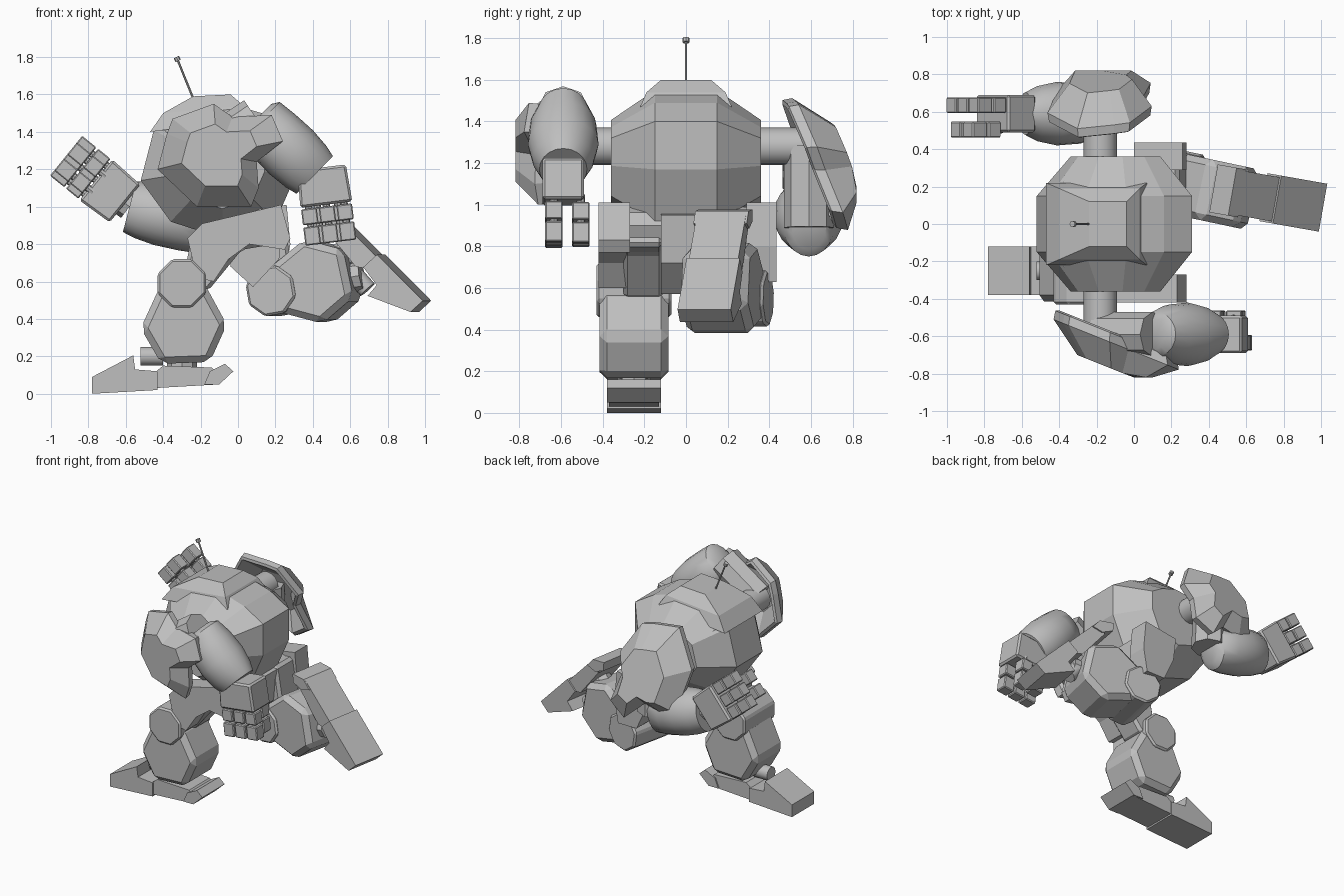
import bpy, bmesh, math
from mathutils import Matrix, Vector

cube = bpy.data.objects.get("Cube")
if cube:
    bpy.data.objects.remove(cube, do_unlink=True)

grey = bpy.data.materials.new("armour_grey")
grey.use_nodes = True
grey.diffuse_color = (0.52, 0.52, 0.52, 1)
grey.node_tree.nodes["Principled BSDF"].inputs["Base Color"].default_value = (0.52, 0.52, 0.52, 1)


def finish(name, bm, matrix=None, bevel=0, smooth=False):
    bmesh.ops.recalc_face_normals(bm, faces=bm.faces)
    if matrix:
        bm.transform(matrix)
    mesh = bpy.data.meshes.new(name)
    bm.to_mesh(mesh)
    bm.free()
    obj = bpy.data.objects.new(name, mesh)
    bpy.context.collection.objects.link(obj)
    mesh.materials.append(grey)
    if bevel:
        mod = obj.modifiers.new("chamfer", "BEVEL")
        mod.width, mod.segments, mod.limit_method = bevel, 1, "ANGLE"
    if smooth:
        bpy.ops.object.select_all(action="DESELECT")
        obj.select_set(True)
        bpy.context.view_layer.objects.active = obj
        bpy.ops.object.shade_smooth_by_angle(angle=math.radians(35))
    return obj


def loft(name, rings, matrix=None, bevel=0, smooth=False):
    """Skin a list of equal-sized point rings and cap both ends."""
    bm = bmesh.new()
    loops = [[bm.verts.new(p) for p in ring] for ring in rings]
    n = len(loops[0])
    for a, b in zip(loops, loops[1:]):
        for i in range(n):
            bm.faces.new((a[i], a[(i + 1) % n], b[(i + 1) % n], b[i]))
    bm.faces.new(loops[0])
    bm.faces.new(loops[-1])
    return finish(name, bm, matrix, bevel, smooth)


def prism(name, outline, y0, y1, matrix=None, bevel=0):
    return loft(name, [[(x, y, z) for x, z in outline] for y in (y0, y1)], matrix, bevel)


def rod(name, a, b, stations, sides=16, matrix=None, smooth=True):
    """Round part from a to b; stations are (fraction, radius, width factor in y)."""
    a, b = Vector(a), Vector(b)
    axis = (b - a).normalized()
    side = Vector((0, 1, 0))
    if abs(axis.y) > 0.9:
        side = Vector((1, 0, 0))
    up = axis.cross(side).normalized()
    rings = []
    for t, r, w in stations:
        rings.append([a.lerp(b, t) + side * r * w * math.cos(k * math.tau / sides)
                      + up * r * math.sin(k * math.tau / sides) for k in range(sides)])
    return loft(name, rings, matrix, 0, smooth)


def tube(name, a, b, r, sides=16, matrix=None, smooth=True):
    return rod(name, a, b, [(0, r, 1), (1, r, 1)], sides, matrix, smooth)


def turn(x, y, z, degrees, yaw=0):
    """Place a part at a pivot, swung in the xz plane and then yawed."""
    return (Matrix.Translation((x, y, z)) @ Matrix.Rotation(math.radians(yaw), 4, "Z")
            @ Matrix.Rotation(math.radians(-degrees), 4, "Y"))


# Faceted body with narrower flat flanks
hull = [(-.26, 1.53), (-.04, 1.55), (.16, 1.49), (.31, 1.4), (.31, 1.17),
        (.2, .92), (-.08, .83), (-.36, .92), (-.52, 1.14), (-.45, 1.41)]
rings = []
for y, s in ((-.36, .58), (-.15, 1), (.15, 1), (.36, .58)):
    rings.append([(-.09 + (x + .09) * s, y, 1.21 + (z - 1.21) * s) for x, z in hull])
loft("body", rings)

# Raised roof hatch, visor wedges and antenna
loft("roof_hatch", [
    [(-.47, -.22, 1.4), (.07, -.22, 1.47), (.07, .22, 1.47), (-.47, .22, 1.4)],
    [(-.4, -.19, 1.5), (.03, -.19, 1.54), (.03, .19, 1.54), (-.4, .19, 1.5)],
    [(-.24, -.12, 1.59), (-.04, -.12, 1.6), (-.04, .12, 1.6), (-.24, .12, 1.59)]])
for s in (-1, 1):
    loft("visor_wedge", [
        [(-.45, s * .14, 1.38), (-.02, s * .2, 1.46), (-.02, s * .2, 1.5), (-.43, s * .14, 1.44)],
        [(-.38, s * .25, 1.34), (-.06, s * .27, 1.42), (-.06, s * .27, 1.46), (-.36, s * .25, 1.38)]])
tube("antenna", (-.24, 0, 1.58), (-.325, 0, 1.79), .006, 8)
tube("antenna_tip", (-.32, 0, 1.78), (-.33, 0, 1.8), .016, 8, smooth=False)

# Pelvis and hip axle
prism("pelvis", [(-.04, .68), (.08, .57), (.22, .72), (.24, .95), (.05, 1), (-.05, .88)], -.12, .12)
tube("hip_axle", (.12, -.36, .9), (.12, .36, .9), .09, 8, smooth=False)

# Shoulder shells, domed outwards, and their axles
shell = [(-.17, .19), (.05, .27), (.15, .2), (.36, .21), (.42, .07), (.28, -.04),
         (.29, -.18), (.25, -.28), (-.04, -.28), (-.25, -.08), (-.2, .11)]


def shoulder(side, name, swing):
    place = turn(-.18, 0, 1.28, swing)
    tube(name + "_shoulder_axle", (-.18, side * .3, 1.28), (-.18, side * .6, 1.28), .09)

    def ring(scale, out):
        pts = []
        for u, v in shell:
            u, v = .07 + (u - .07) * scale, v * scale
            pts.append((u, side * min(.82, .58 + .4 * u + out), v))
        return pts
    loft(name + "_shoulder_shell",
         [ring(.5, .08), ring(.9, -.03), ring(.97, -.02), ring(1, .03), ring(.6, .17)], place)


def arm(side, name, elbow, wrist, hand_base, hand_angle):
    y = side * .59
    # Upper arm, bulging forearm and cuff
    tube(name + "_upper_arm", (-.18, y, 1.28), (elbow[0], y, elbow[1]), .12, 8, smooth=False)
    a, b = (elbow[0], y, elbow[1]), (wrist[0], y, wrist[1])
    rod(name + "_forearm", a, b, [(0, .11, .75), (.06, .15, .8), (.3, .16, 1), (.6, .165, 1.03),
                                  (.85, .155, .95), (1, .14, .82)], 20)
    tube(name + "_wrist", b, (hand_base[0], y, hand_base[1]), .075, 8, smooth=False)
    # Hand built pointing down, then swung into place
    place = turn(hand_base[0], y, hand_base[1], hand_angle)
    prism(name + "_palm", [(-.13, .02), (.13, .02), (.14, -.18), (-.14, -.18)],
          -.1, .1, place, .012)
    fingers = [(x, side * .045) for x in (-.095, 0, .095)] + [(-.05, side * -.085), (.06, side * -.085)]
    for x, fy in fingers:
        tube(name + "_finger_pin", (x, fy, -.15), (x, fy, -.36), .02, 8, place)
        for top, bottom in ((-.19, -.275), (-.287, -.385)):
            prism(name + "_finger", [(x - .042, top), (x + .042, top), (x + .042, bottom), (x - .042, bottom)],
                  fy - .042, fy + .042, place, .006)


shoulder(-1, "right", 0)
shoulder(1, "left", -80)
arm(-1, "right", (.1, 1.47), (.41, 1.17), (.45, 1.19), 7)
arm(1, "left", (-.16, .89), (-.58, 1.0), (-.62, 1.03), 231)


# Lower leg: octagonal knee with a chamfered shin, hung from the knee
def shin(name, place):
    octagon = [(.14 * math.cos(math.radians(22.5 + 45 * k)), .14 * math.sin(math.radians(22.5 + 45 * k)))
               for k in range(8)]
    prism(name + "_knee", octagon, -.18, .18, place, .012)
    prism(name + "_shin", [(-.11, 0), (.12, 0), (.24, -.22), (.15, -.42), (-.11, -.43), (-.22, -.24)],
          -.165, .165, place, .035)
    tube(name + "_ankle", (.0, 0, -.38), (.0, 0, -.47), .08, 8, place)


# Foot: wedge toe, flat bridge and kicked-up heel, measured from the ankle
def foot(name, place):
    prism(name + "_toe", [(-.48, -.17), (-.48, -.08), (-.26, .035), (-.25, -.04), (-.13, -.05), (-.13, -.15)],
          -.13, .13, place)
    prism(name + "_bridge", [(-.15, -.14), (-.15, -.06), (-.1, -.02), (.16, -.03), (.2, -.07), (.2, -.12)],
          -.12, .12, place)
    prism(name + "_heel", [(.12, -.12), (.15, -.05), (.23, -.01), (.275, -.05), (.2, -.12)],
          -.13, .13, place)
    tube(name + "_toe_roller", (-.22, 0, .03), (-.1, 0, .03), .05, 12, place)
    tube(name + "_ankle_post", (0, 0, .03), (0, 0, -.08), .08, 8, place)


# Leading leg
prism("right_hip_plate", [(.23, 1.01), (.28, .83), (.25, .77), (.06, .8), (-.05, .72), (-.13, .6),
                          (-.22, .62), (-.27, .83), (-.19, .91)], -.42, -.27)
prism("right_thigh", [(.15, .96), (.2, .8), (.02, .77), (-.16, .55), (-.3, .58), (-.25, .83)],
      -.3, -.11, bevel=.02)
shin("right", turn(-.3, -.25, .59, 0))
foot("right", turn(-.3, -.25, .17, 0))

# Trailing leg, kicked back and yawed
prism("left_hip_plate", [(0, .97), (.26, 1.01), (.28, .8), (.25, .63), (.1, .63), (.02, .8)], .29, .435)
prism("left_thigh", [(.02, .95), (.24, .97), (.3, .6), (.14, .53)], .1, .32, bevel=.02)
shin("left", turn(.21, .22, .55, 100, -12))
foot("left", turn(.57, .165, .74, 132, -10))
